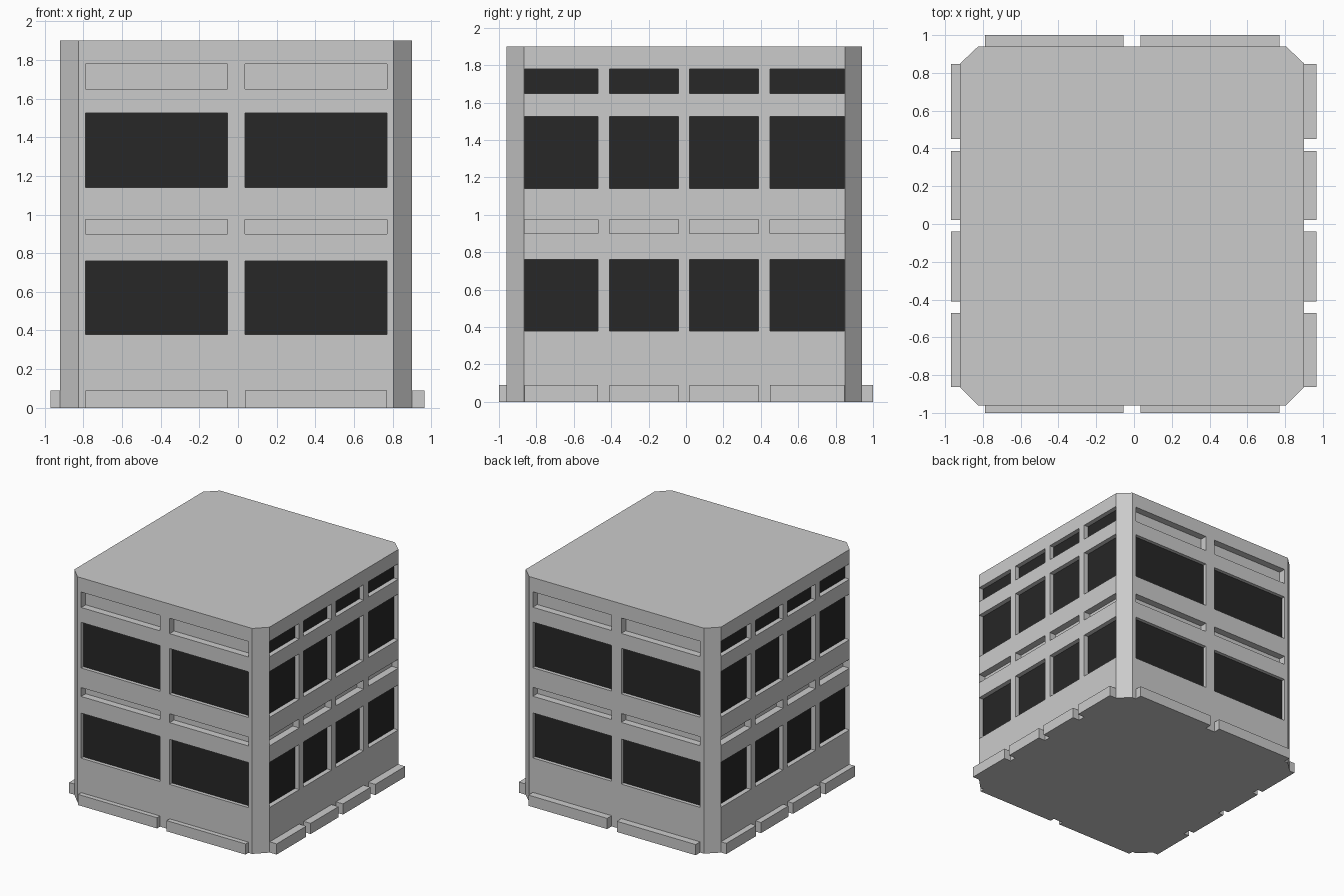
import bpy, bmesh
from mathutils import Vector

if "Cube" in bpy.data.objects:
    bpy.data.objects.remove(bpy.data.objects["Cube"])

X0, X1, Y0, Y1 = -0.92, 0.90, -0.96, 0.94       # body extents
CX0, CX1, CY0, CY1 = -0.825, 0.805, -0.865, 0.85  # where the corner chamfers start
LEVELS = [0, 0.38, 0.76, 0.90, 0.975, 1.14, 1.525, 1.65, 1.78, 1.90]
WINDOW_ROWS, SLOT_ROWS = {1, 5}, {3, 7}
BAYS_X = [(-0.79, -0.055), (0.035, 0.77)]
BAYS_Y = [(-0.863, -0.47), (-0.41, -0.04), (0.02, 0.387), (0.45, 0.848)]

# Outline walked anticlockwise: start, end, bays, base step depth, window depth, glazed top row
WALLS = [
    ((CX0, Y0), (CX1, Y0), BAYS_X, 0.04, 0.03, False),
    ((CX1, Y0), (X1, CY0), [], 0, 0, False),
    ((X1, CY0), (X1, CY1), BAYS_Y, 0.065, 0.04, True),
    ((X1, CY1), (CX1, Y1), [], 0, 0, False),
    ((CX1, Y1), (CX0, Y1), BAYS_X, 0.06, 0.03, False),
    ((CX0, Y1), (X0, CY1), [], 0, 0, False),
    ((X0, CY1), (X0, CY0), BAYS_Y, 0.05, 0.04, True),
    ((X0, CY0), (CX0, Y0), [], 0, 0, False),
]
SLOT_DEPTH, BASE_H = 0.06, 0.09


def finish(bm, name, material=None):
    bmesh.ops.recalc_face_normals(bm, faces=bm.faces)
    mesh = bpy.data.meshes.new(name)
    bm.to_mesh(mesh)
    bm.free()
    obj = bpy.data.objects.new(name, mesh)
    bpy.context.collection.objects.link(obj)
    if material:
        mesh.materials.append(material)


def quad(bm, a, b, z0, z1):
    pts = ((a.x, a.y, z0), (b.x, b.y, z0), (b.x, b.y, z1), (a.x, a.y, z1))
    return bm.faces.new([bm.verts.new(p) for p in pts])


body, glass, base = bmesh.new(), bmesh.new(), bmesh.new()
recesses = []
for start, end, bays, step, win_depth, glazed_top in WALLS:
    p, q = Vector(start), Vector(end)
    d = (q - p).normalized()
    out = Vector((d.y, -d.x))
    # Bay edges as distances along the wall
    axis = 0 if abs(d.x) > 0.9 else 1
    marks = sorted((u - p[axis]) * d[axis] for bay in bays for u in bay)
    cols = [0] + marks + [(q - p).length]
    for i in range(len(cols) - 1):
        a, b = p + d * cols[i], p + d * cols[i + 1]
        is_bay = i % 2 == 1
        for r in range(len(LEVELS) - 1):
            z0, z1 = LEVELS[r], LEVELS[r + 1]
            face = quad(body, a, b, z0, z1)
            if not is_bay or r not in WINDOW_ROWS | SLOT_ROWS:
                continue
            pane = r in WINDOW_ROWS or (r == 7 and glazed_top)
            depth = win_depth if pane else SLOT_DEPTH
            recesses.append((face, -out * depth, pane))
            if pane:
                quad(glass, a - out * depth, b - out * depth, z0, z1)
        # Base step under every bay
        if is_bay:
            f = quad(base, a, b, 0, BASE_H)
            res = bmesh.ops.extrude_face_region(base, geom=[f])
            vs = [g for g in res["geom"] if isinstance(g, bmesh.types.BMVert)]
            bmesh.ops.translate(base, vec=(out * step).to_3d(), verts=vs)

# Weld the wall grid, cap roof and floor
bmesh.ops.remove_doubles(body, verts=body.verts, dist=0.0005)
for z in (LEVELS[0], LEVELS[-1]):
    rim = [e for e in body.edges if all(abs(v.co.z - z) < 1e-5 for v in e.verts)]
    bmesh.ops.contextual_create(body, geom=rim)
bmesh.ops.recalc_face_normals(body, faces=body.faces)

# Push the window and slot recesses inwards, leaving window openings for the glass
for face, move, pane in recesses:
    new = bmesh.ops.extrude_face_region(body, geom=[face])["geom"]
    bmesh.ops.translate(body, vec=move.to_3d(),
                        verts=[g for g in new if isinstance(g, bmesh.types.BMVert)])
    back = [g for g in new if isinstance(g, bmesh.types.BMFace)]
    if face.is_valid:
        bmesh.ops.delete(body, geom=[face], context='FACES_ONLY')
    if pane:
        bmesh.ops.delete(body, geom=back, context='FACES_ONLY')

dark = bpy.data.materials.new("dark_glass")
dark.diffuse_color = (0.02, 0.02, 0.02, 1)
dark.use_nodes = True
dark.node_tree.nodes["Principled BSDF"].inputs["Base Color"].default_value = dark.diffuse_color
finish(body, "building_body")
finish(glass, "window_glass", dark)
finish(base, "base_steps")
